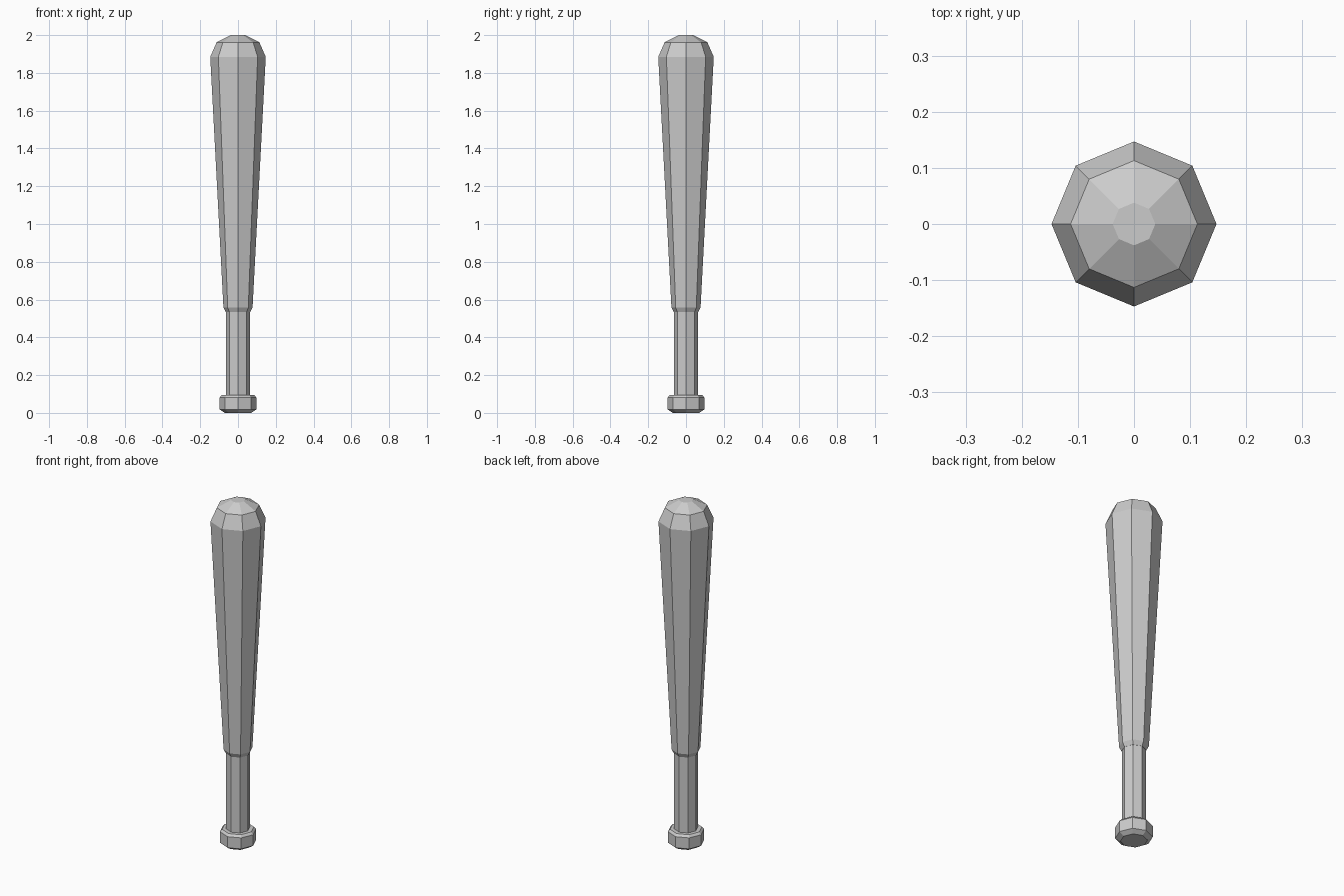
import bpy, bmesh, math

if "Cube" in bpy.data.objects:
    bpy.data.objects.remove(bpy.data.objects["Cube"])

SIDES = 8

# Single flat grey
grey = bpy.data.materials.new("plain_grey")
grey.diffuse_color = (0.6, 0.6, 0.6, 1)
grey.use_nodes = True
grey.node_tree.nodes["Principled BSDF"].inputs["Base Color"].default_value = grey.diffuse_color


def lathe(name, profile):
    """Revolve (radius, z) points into a capped eight-sided solid."""
    bm = bmesh.new()
    rings = []
    for r, z in profile:
        rings.append([bm.verts.new((r * math.cos(math.tau * i / SIDES),
                                    r * math.sin(math.tau * i / SIDES), z))
                      for i in range(SIDES)])
    for low, high in zip(rings, rings[1:]):
        for i in range(SIDES):
            j = (i + 1) % SIDES
            bm.faces.new((low[i], low[j], high[j], high[i]))
    bm.faces.new(rings[0][::-1])
    bm.faces.new(rings[-1])
    mesh = bpy.data.meshes.new(name)
    bm.to_mesh(mesh)
    bm.free()
    mesh.materials.append(grey)
    obj = bpy.data.objects.new(name, mesh)
    bpy.context.collection.objects.link(obj)
    return obj


# Knob at the foot, bevelled top and bottom
lathe("knob", [(0.07, 0), (0.097, 0.018), (0.097, 0.082), (0.085, 0.095)])

# Straight handle, its ends sunk into knob and barrel
lathe("handle", [(0.063, 0.085), (0.063, 0.545)])

# Tapered barrel with a small lower step and a domed tip
lathe("barrel", [(0.064, 0.533), (0.077, 0.557), (0.147, 1.885),
                 (0.113, 1.962), (0.038, 2.0)])
